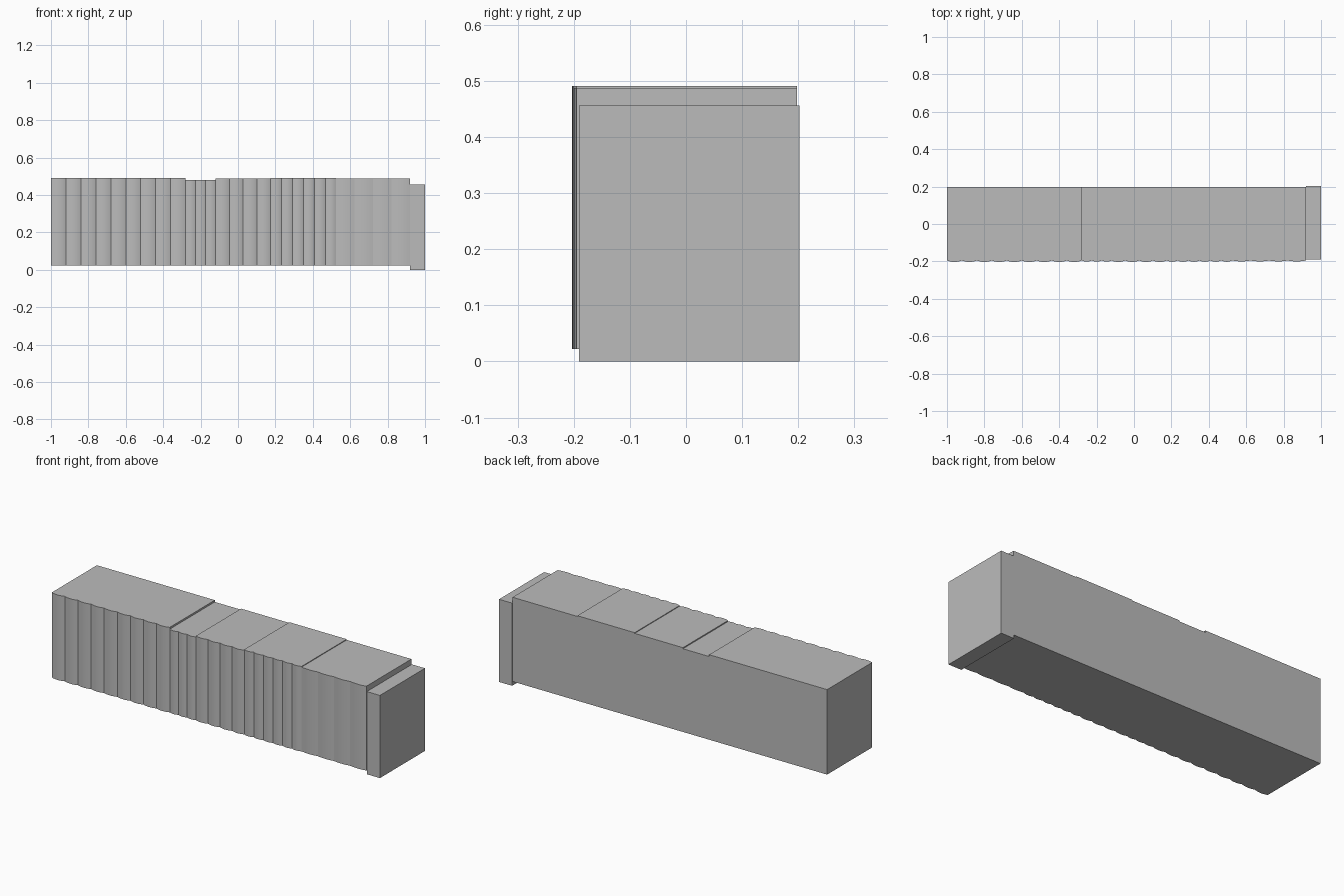
import bpy
import bmesh
import math

cube = bpy.data.objects.get("Cube")
if cube:
    bpy.data.objects.remove(cube, do_unlink=True)

grey = bpy.data.materials.new("plain_grey")
grey.use_nodes = True
grey.diffuse_color = (0.5, 0.5, 0.5, 1)
grey.node_tree.nodes["Principled BSDF"].inputs["Base Color"].default_value = (0.5, 0.5, 0.5, 1)

BACK, HINGE, BOTTOM = 0.198, -0.195, 0.022


def extrude_profile(name, outline, z0, z1):
    """Solid prism from a plan outline, with smooth curved sides."""
    bm = bmesh.new()
    base = bm.faces.new([bm.verts.new((x, y, z0)) for x, y in outline])
    top = bmesh.ops.extrude_face_region(bm, geom=[base])["geom"]
    bmesh.ops.translate(bm, vec=(0, 0, z1 - z0),
                        verts=[g for g in top if isinstance(g, bmesh.types.BMVert)])
    bmesh.ops.recalc_face_normals(bm, faces=bm.faces)
    mesh = bpy.data.meshes.new(name)
    bm.to_mesh(mesh)
    bm.free()
    mesh.materials.append(grey)
    obj = bpy.data.objects.new(name, mesh)
    bpy.context.collection.objects.link(obj)
    bpy.ops.object.select_all(action="DESELECT")
    obj.select_set(True)
    bpy.context.view_layer.objects.active = obj
    bpy.ops.object.shade_smooth_by_angle(angle=math.radians(25))
    return obj


def book(name, x0, x1, top, bulge, steps=8):
    """Upright book with a rounded spine facing the front."""
    outline = [(x1, BACK), (x0, BACK)]
    for i in range(steps + 1):
        t = i / steps
        outline.append((x0 + (x1 - x0) * t, HINGE - bulge * 4 * t * (1 - t)))
    extrude_profile(name, outline, BOTTOM, top)


# Sets of matching volumes: start, end, count, top height, spine bulge
sets = [
    ("wide_book", -1.0, -0.28, 9, 0.491, 0.008),
    ("thin_book", -0.28, -0.12, 3, 0.481, 0.006),
    ("medium_book", -0.12, 0.175, 4, 0.487, 0.008),
    ("slim_book", 0.175, 0.525, 6, 0.491, 0.007),
    ("thick_book", 0.525, 0.92, 4, 0.487, 0.005),
]
for name, start, end, count, top, bulge in sets:
    width = (end - start) / count
    for i in range(count):
        book(f"{name}_{i + 1}", start + i * width, start + (i + 1) * width, top, bulge)

# Plain block at the end of the row
extrude_profile("end_block",
                [(0.92, -0.191), (1.0, -0.191), (1.0, 0.202), (0.92, 0.202)],
                0.0, 0.456)
